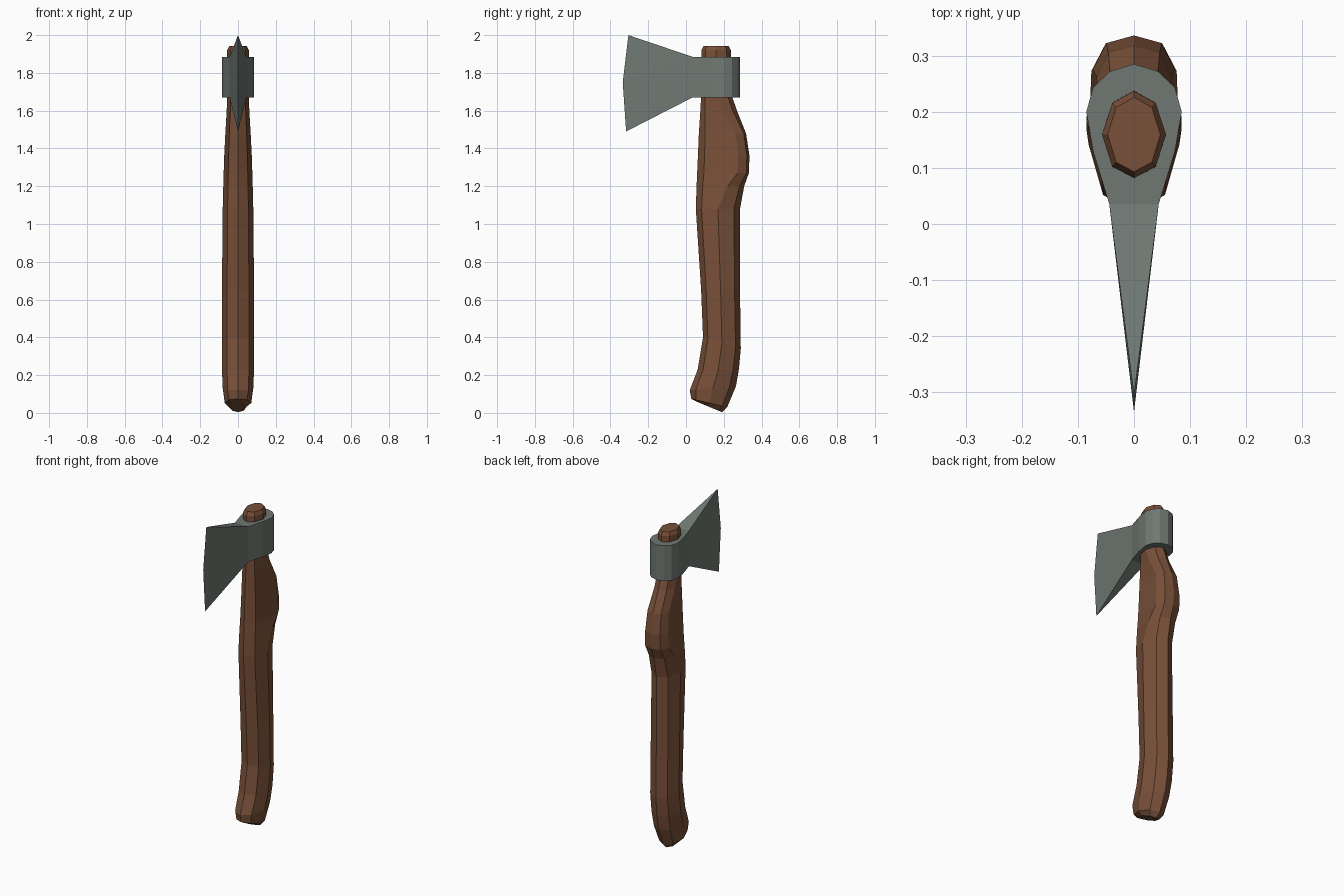
import bpy, bmesh

if "Cube" in bpy.data.objects:
    bpy.data.objects.remove(bpy.data.objects["Cube"])


def material(name, rgb):
    m = bpy.data.materials.new(name)
    m.diffuse_color = (*rgb, 1)
    m.use_nodes = True
    m.node_tree.nodes["Principled BSDF"].inputs["Base Color"].default_value = m.diffuse_color
    return m


def finish(bm, name, mat):
    bmesh.ops.recalc_face_normals(bm, faces=bm.faces[:])
    me = bpy.data.meshes.new(name)
    bm.to_mesh(me)
    bm.free()
    me.materials.append(mat)
    ob = bpy.data.objects.new(name, me)
    bpy.context.collection.objects.link(ob)
    return ob


def section(bm, yf, zf, yb, zb, w, side=0.5, diag=0.86):
    """Eight-sided handle ring; side/diag set where along y the flanks lie."""
    half = [(0, 0), (0.68 * w, 0.13), (w, side), (0.68 * w, diag), (0, 1)]
    ring = half + [(-x, t) for x, t in half[3:0:-1]]
    return [bm.verts.new((x, yf + t * (yb - yf), zf + t * (zb - zf))) for x, t in ring]


# Handle: lofted from the tilted butt up through the hump to the top
rows = [
    (0.055, 0.06, 0.19, 0.004, 0.045),
    (0.028, 0.075, 0.218, 0.03, 0.07),
    (0.02, 0.12, 0.264, 0.14, 0.081),
    (0.062, 0.23, 0.28, 0.23, 0.085),
    (0.09, 0.4, 0.29, 0.34, 0.085),
    (0.08, 0.65, 0.286, 0.65, 0.085),
    (0.052, 1.08, 0.286, 1.08, 0.081),
    (0.056, 1.2, 0.308, 1.2, 0.078, 0.65, 0.9),
    (0.059, 1.27, 0.333, 1.27, 0.076, 0.78, 0.95),
    (0.063, 1.36, 0.336, 1.36, 0.073, 0.78, 0.95),
    (0.068, 1.48, 0.318, 1.48, 0.067, 0.78, 0.95),
    (0.076, 1.6, 0.27, 1.6, 0.06, 0.6, 0.88),
    (0.08, 1.68, 0.242, 1.68, 0.057),
    (0.082, 1.92, 0.237, 1.92, 0.057),
    (0.093, 1.942, 0.226, 1.942, 0.047),
]
bm = bmesh.new()
rings = [section(bm, *r) for r in rows]
for a, b in zip(rings, rings[1:]):
    for i in range(8):
        j = (i + 1) % 8
        bm.faces.new((a[i], a[j], b[j], b[i]))
bm.faces.new(rings[0])
bm.faces.new(rings[-1])
finish(bm, "handle", material("wood", (0.19, 0.08, 0.04)))

# Axe head: rounded eye collar tapering to a flared cutting edge
half = [(0.044, 0.035), (0.073, 0.13), (0.085, 0.2), (0.073, 0.243), (0.043, 0.272), (0, 0.285)]
outline = half + [(-x, y) for x, y in half[-2::-1]]
bm = bmesh.new()
low, high = ([bm.verts.new((x, y, z)) for x, y in outline] for z in (1.67, 1.885))
for i in range(len(outline) - 1):
    bm.faces.new((low[i], low[i + 1], high[i + 1], high[i]))
bm.faces.new(low)
bm.faces.new(high)
top, mid, bot = (bm.verts.new((0, y, z)) for y, z in ((-0.305, 2.0), (-0.335, 1.75), (-0.317, 1.49)))
for i in (0, -1):
    bm.faces.new((high[i], top, mid))
    bm.faces.new((high[i], mid, low[i]))
    bm.faces.new((low[i], mid, bot))
bm.faces.new((high[0], high[-1], top))
bm.faces.new((low[0], low[-1], bot))
finish(bm, "axe_head", material("steel", (0.16, 0.19, 0.17)))
